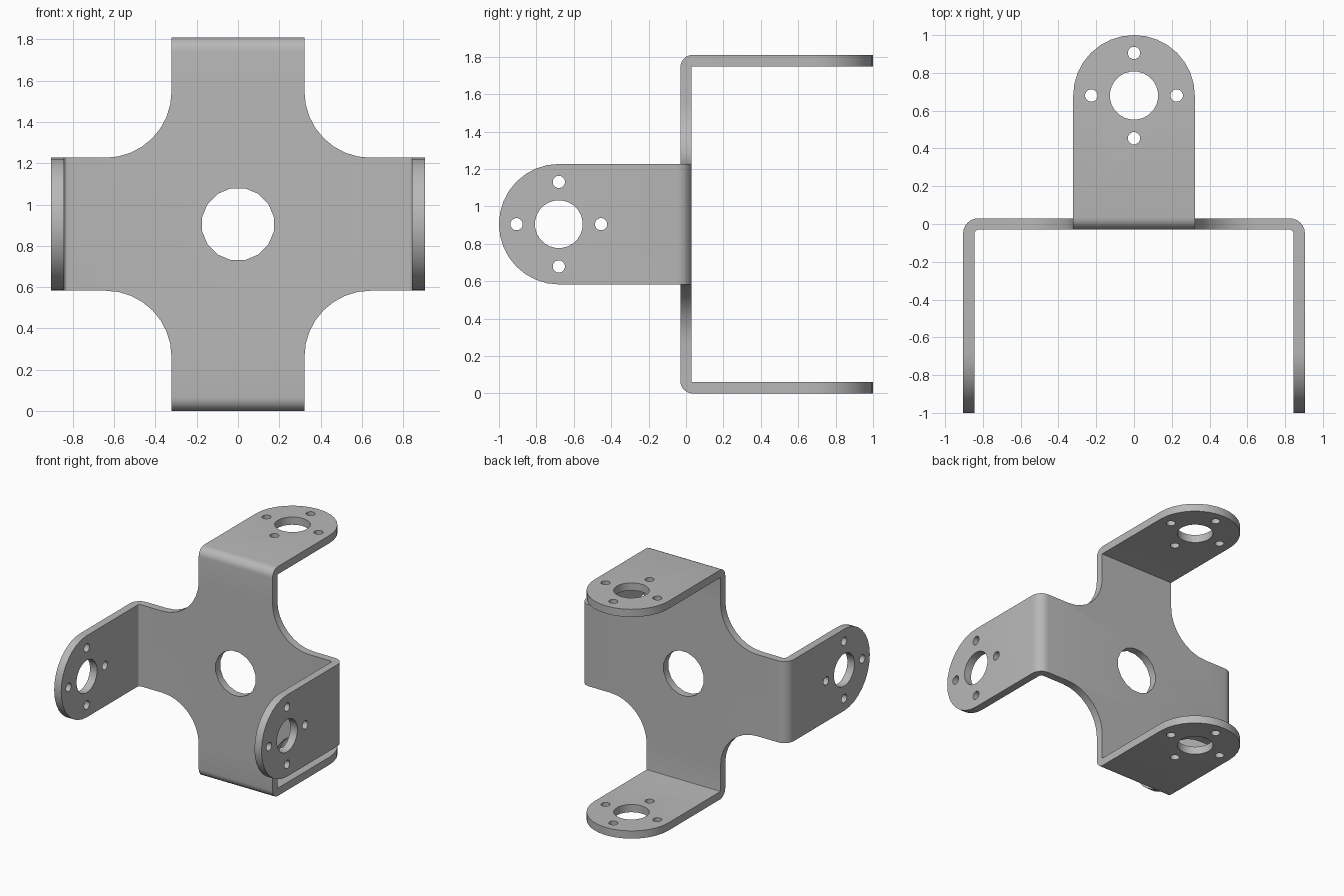
import bpy, bmesh
from math import sin, cos, pi
from mathutils import Matrix, Vector

if "Cube" in bpy.data.objects:
    bpy.data.objects.remove(bpy.data.objects["Cube"], do_unlink=True)

HALF = 0.905          # half span of the cross, outside the flanges
WIDTH = 0.322         # half width of every arm
FILLET = 0.32         # inside corner radius of the cross
PLATE = 0.03          # half thickness of the plate
SHEET = 0.061         # thickness of the flanges
HOLE_Y = 0.68         # distance of the flange hole from the plate
SIDE_BEND, END_BEND = 0.02, 0.005   # inner bend radii

metal = bpy.data.materials.new("grey metal")
metal.use_nodes = True
metal.diffuse_color = (0.48, 0.48, 0.48, 1)
metal.node_tree.nodes["Principled BSDF"].inputs["Base Color"].default_value = metal.diffuse_color


def arc(cx, cy, r, start, end, n):
    return [(cx + r * cos(start + (end - start) * i / n),
             cy + r * sin(start + (end - start) * i / n)) for i in range(n + 1)]


def circle(cx, cy, r, n):
    return arc(cx, cy, r, pi / n, 2 * pi + pi / n, n)[:-1]


def sheet(loops, half):
    """Extrude an outline with holes into a flat sheet."""
    curve = bpy.data.curves.new("outline", 'CURVE')
    curve.dimensions = '2D'
    curve.fill_mode = 'BOTH'
    curve.extrude = half
    for loop in loops:
        spline = curve.splines.new('POLY')
        spline.points.add(len(loop) - 1)
        for p, (x, y) in zip(spline.points, loop):
            p.co = (x, y, 0, 1)
        spline.use_cyclic_u = True
    ob = bpy.data.objects.new("outline", curve)
    bpy.context.collection.objects.link(ob)
    graph = bpy.context.evaluated_depsgraph_get()
    mesh = bpy.data.meshes.new_from_object(ob.evaluated_get(graph))
    bpy.data.objects.remove(ob, do_unlink=True)
    return mesh


def open_edge(bm, faces, test):
    """Remove the end walls where two parts join."""
    cut = [f for f in faces if all(test(v.co) for v in f.verts)]
    bmesh.ops.delete(bm, geom=cut, context='FACES')


def add_sheet(bm, mesh, matrix, test):
    mesh_bm = bmesh.new()
    mesh_bm.from_mesh(mesh)
    open_edge(mesh_bm, mesh_bm.faces, test)
    mesh_bm.transform(matrix)
    mesh_bm.to_mesh(mesh)
    mesh_bm.free()
    bm.from_mesh(mesh)
    bpy.data.meshes.remove(mesh)


def axes(u, v, w, origin=(0, 0, 0)):
    return Matrix.Translation(origin) @ Matrix((u, v, w)).transposed().to_4x4()


bm = bmesh.new()
centre = Vector((0, 0, HALF))
side_cut = HALF - SHEET - SIDE_BEND
end_cut = HALF - SHEET - END_BEND

# Cross shaped plate with a round hole
outline = []
for sx, sy in ((1, 1), (-1, 1), (-1, -1), (1, -1)):
    c = WIDTH + FILLET
    corner = [(side_cut, WIDTH)] + arc(c, c, FILLET, 1.5 * pi, pi, 8) + [(WIDTH, end_cut)]
    corner = [(x * sx, y * sy) for x, y in corner]
    outline += corner if sx * sy > 0 else corner[::-1]
add_sheet(bm, sheet([outline, circle(0, 0, 0.177, 16)], PLATE),
          axes((1, 0, 0), (0, 0, 1), (0, -1, 0), centre),
          lambda p: abs(abs(p.x) - side_cut) < 1e-4 or abs(abs(p.y) - end_cut) < 1e-4)


def flange(out, across, along, radius):
    """Rounded bend and flange with a ring of holes."""
    out, across, along = Vector(out), Vector(across), Vector(along)
    start = PLATE + radius
    # Flange sheet
    loop = [(start, -WIDTH)] + arc(HOLE_Y, 0, 1 - HOLE_Y, -pi / 2, pi / 2, 16) + [(start, WIDTH)]
    loop = [(x, max(-WIDTH, min(WIDTH, y * WIDTH / (1 - HOLE_Y)))) if x > start else (x, y)
            for x, y in loop]
    holes = [circle(HOLE_Y, 0, 0.128, 24)]
    for k in range(4):
        a = k * pi / 2
        holes.append(circle(HOLE_Y + 0.226 * cos(a), 0.226 * sin(a), 0.033, 16))
    place = axes(along, across, out, centre + out * (HALF - SHEET / 2))
    add_sheet(bm, sheet([loop] + holes, SHEET / 2), place, lambda p: abs(p.x - start) < 1e-4)
    # Bend: a four sided section swept through a quarter turn
    pivot = centre + out * (HALF - SHEET - radius) + along * start
    rings = []
    steps = 6
    for i in range(steps + 1):
        a = pi / 2 * i / steps
        direction = out * sin(a) - along * cos(a)
        outer = radius + 2 * PLATE + (SHEET - 2 * PLATE) * i / steps
        rings.append([bm.verts.new(pivot + direction * r + across * s)
                      for r, s in ((radius, -WIDTH), (outer, -WIDTH),
                                   (outer, WIDTH), (radius, WIDTH))])
    for a, b in zip(rings, rings[1:]):
        for k in range(4):
            n = (k + 1) % 4
            bm.faces.new((a[k], a[n], b[n], b[k]))


# Side flanges point forward, top and bottom flanges point back
for s in (1, -1):
    flange((s, 0, 0), (0, 0, 1), (0, -1, 0), SIDE_BEND)
    flange((0, 0, s), (1, 0, 0), (0, 1, 0), END_BEND)

bmesh.ops.remove_doubles(bm, verts=bm.verts, dist=0.0003)
bmesh.ops.recalc_face_normals(bm, faces=bm.faces)
mesh = bpy.data.meshes.new("bracket")
bm.to_mesh(mesh)
bm.free()
mesh.materials.clear()
mesh.materials.append(metal)
for poly in mesh.polygons:
    poly.material_index = 0
bracket = bpy.data.objects.new("bracket", mesh)
bpy.context.collection.objects.link(bracket)

bpy.ops.object.select_all(action='DESELECT')
bracket.select_set(True)
bpy.context.view_layer.objects.active = bracket
bpy.ops.object.shade_smooth_by_angle()
